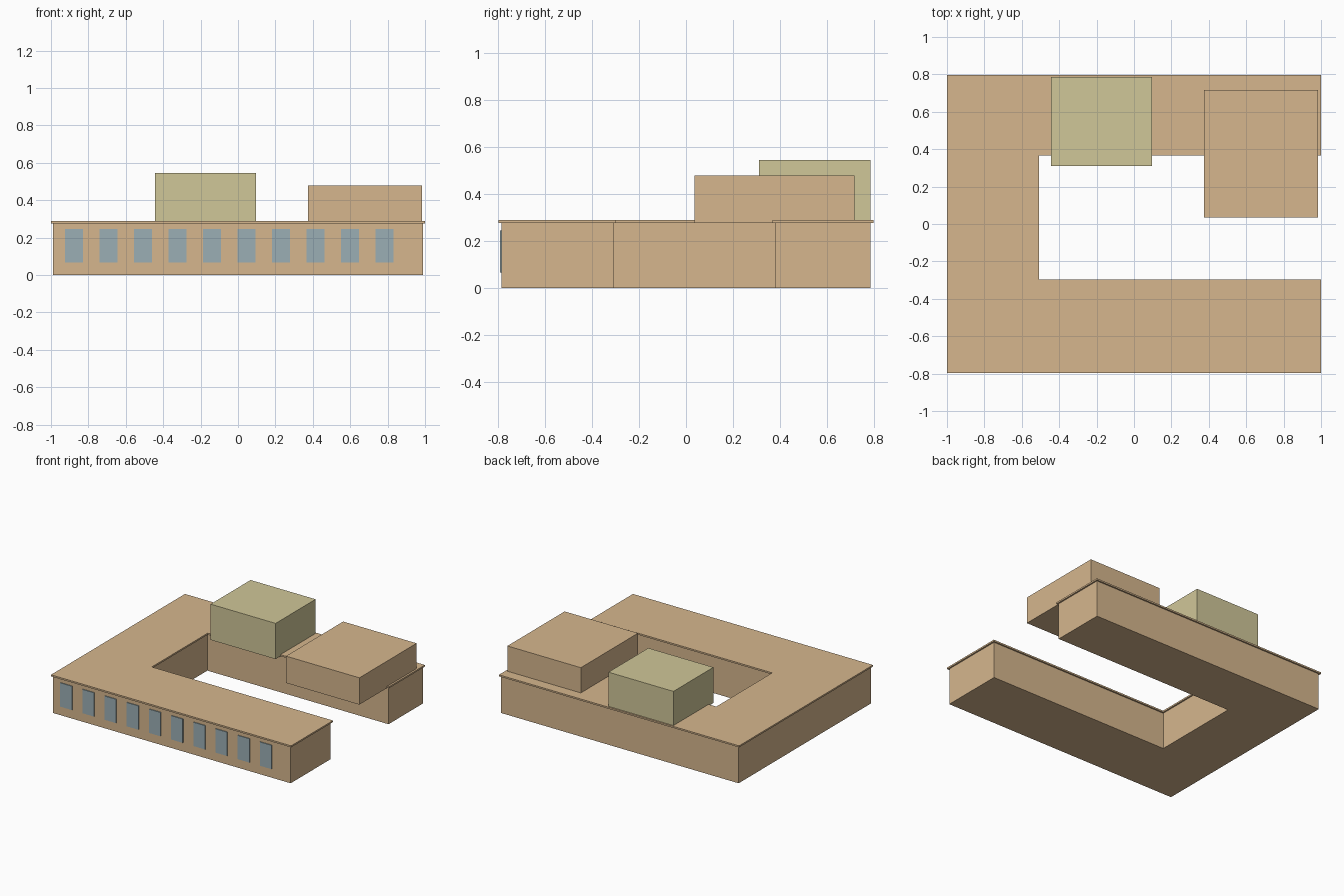
import bpy, bmesh

if "Cube" in bpy.data.objects:
    bpy.data.objects.remove(bpy.data.objects["Cube"])


def material(name, rgb):
    m = bpy.data.materials.new(name)
    m.diffuse_color = (*rgb, 1)
    m.use_nodes = True
    m.node_tree.nodes["Principled BSDF"].inputs["Base Color"].default_value = m.diffuse_color
    return m


tan = material("tan", (0.67, 0.47, 0.27))
olive = material("olive", (0.63, 0.57, 0.315))
glass = material("glass_blue", (0.33, 0.43, 0.46))


def prism(name, outline, z0, z1, mat):
    bm = bmesh.new()
    face = bm.faces.new([bm.verts.new((x, y, z0)) for x, y in outline])
    ext = bmesh.ops.extrude_face_region(bm, geom=[face])
    top = [g for g in ext["geom"] if isinstance(g, bmesh.types.BMVert)]
    bmesh.ops.translate(bm, verts=top, vec=(0, 0, z1 - z0))
    bmesh.ops.recalc_face_normals(bm, faces=bm.faces)
    mesh = bpy.data.meshes.new(name)
    bm.to_mesh(mesh)
    bm.free()
    mesh.materials.append(mat)
    ob = bpy.data.objects.new(name, mesh)
    bpy.context.collection.objects.link(ob)
    return ob


def box(name, x0, x1, y0, y1, z0, z1, mat):
    return prism(name, [(x0, y0), (x1, y0), (x1, y1), (x0, y1)], z0, z1, mat)


def u_shape(grow):
    # U-shaped plan, open to the right, grown outward by the overhang
    x, y = 0.988 + grow, 0.785 + grow
    ix, front, back = -0.52 + grow, -0.309 + grow, 0.378 - grow
    return [(-x, -y), (x, -y), (x, front), (ix, front),
            (ix, back), (x, back), (x, y), (-x, y)]


# Main building and overhanging roof slab
prism("walls", u_shape(0), 0, 0.277, tan)
prism("roof_slab", u_shape(0.011), 0.277, 0.289, tan)

# Rooftop volumes
box("upper_block_olive", -0.445, 0.096, 0.31, 0.785, 0.277, 0.546, olive)
box("upper_block_tan", 0.374, 0.985, 0.036, 0.716, 0.277, 0.479, tan)

# Row of front windows
for i in range(10):
    x = -0.926 + i * 0.1846
    box(f"window_{i + 1}", x, x + 0.097, -0.791, -0.78, 0.067, 0.246, glass)
